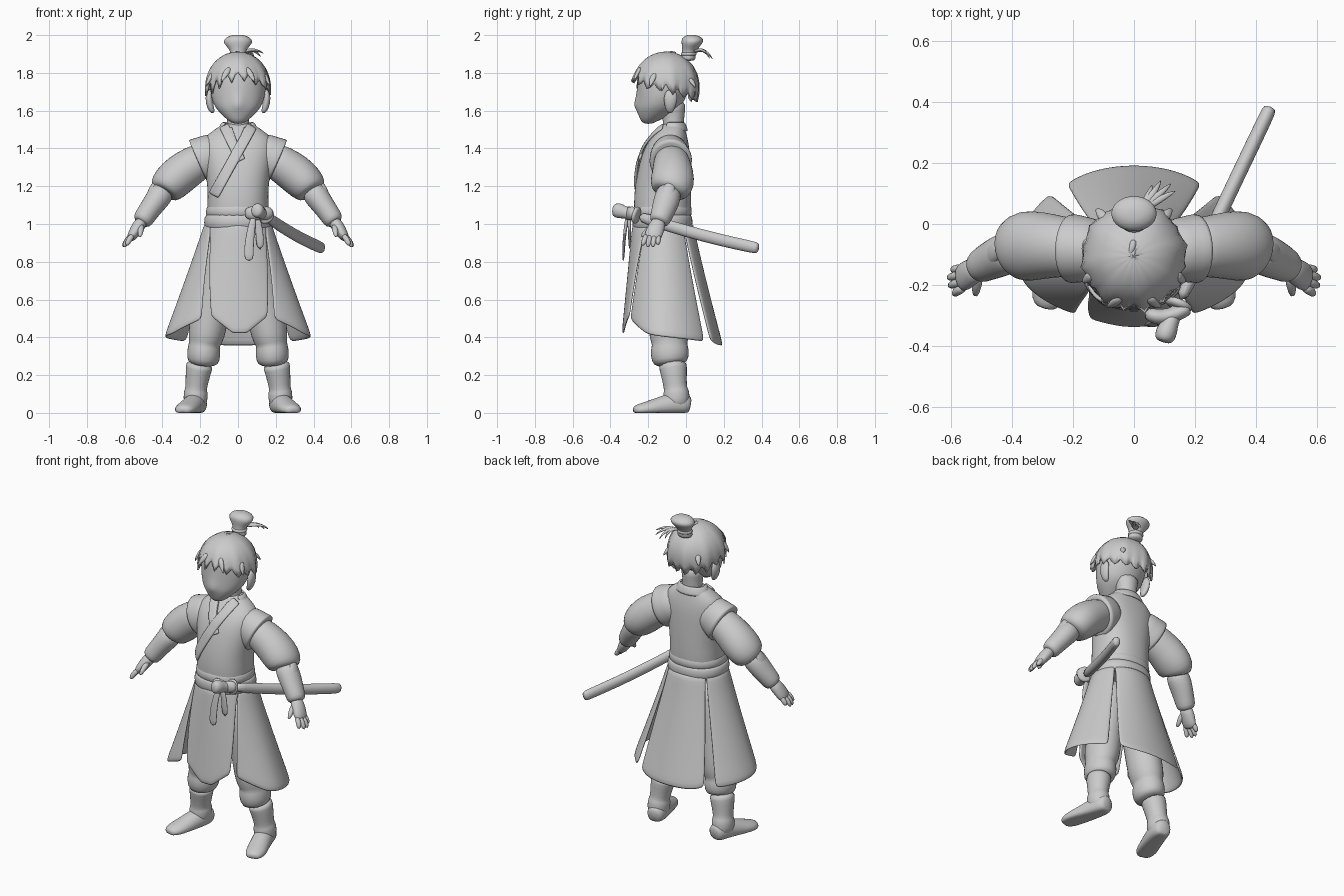
import bpy, bmesh
from math import sin, cos, pi, radians
from mathutils import Vector as V


def build(name, verts, faces, sub=1, thick=0, mirror=False):
    me = bpy.data.meshes.new(name)
    me.from_pydata([tuple(v) for v in verts], [], faces)
    bm = bmesh.new()
    bm.from_mesh(me)
    bmesh.ops.recalc_face_normals(bm, faces=bm.faces)
    for f in bm.faces:
        f.smooth = True
    bm.to_mesh(me)
    bm.free()
    ob = bpy.data.objects.new(name, me)
    bpy.context.collection.objects.link(ob)
    if mirror:
        ob.modifiers.new("mirror", 'MIRROR').use_mirror_merge = False
    if thick:
        m = ob.modifiers.new("thickness", 'SOLIDIFY')
        m.thickness, m.offset = thick, 0
    if sub:
        m = ob.modifiers.new("smooth", 'SUBSURF')
        m.levels = m.render_levels = sub
    return ob


def grid(name, f, nu, nv, wrap=False, cap=False, **kw):
    """Surface f(u, v); u runs around, v runs along."""
    cols = nu if wrap else nu + 1
    verts = [f(i / nu, j / nv) for j in range(nv + 1) for i in range(cols)]
    faces = [(j * cols + i, j * cols + (i + 1) % cols, (j + 1) * cols + (i + 1) % cols, (j + 1) * cols + i)
             for j in range(nv) for i in range(nu)]
    if cap:
        faces += [tuple(range(cols))[::-1], tuple(range(nv * cols, nv * cols + cols))]
    return build(name, verts, faces, **kw)


def spow(c, p):
    return (1 if c >= 0 else -1) * abs(c) ** (2 / p)


def loft(name, rows, n=20, p=2.0, **kw):
    """Horizontal superellipse rings: (z, cy, rx, ry)."""
    def f(u, v):
        z, cy, rx, ry = rows[round(v * (len(rows) - 1))]
        a = 2 * pi * u
        return (rx * spow(cos(a), p), cy + ry * spow(sin(a), p), z)
    return grid(name, f, n, len(rows) - 1, wrap=True, cap=True, **kw)


def tube(name, pts, n=12, ref=(0, 1, 0), floor=None, **kw):
    """Swept ellipse: (x, y, z, a, b); b lies along ref."""
    P = [V(p[:3]) for p in pts]

    def f(u, v):
        k = round(v * (len(P) - 1))
        t = (P[min(k + 1, len(P) - 1)] - P[max(k - 1, 0)]).normalized()
        s = t.cross(V(ref)).normalized()
        w = s.cross(t)
        q = P[k] + s * pts[k][3] * cos(2 * pi * u) + w * pts[k][4] * sin(2 * pi * u)
        if floor is not None:
            q.z = max(q.z, floor)
        return q
    return grid(name, f, n, len(P) - 1, wrap=True, cap=True, **kw)


# Head with soft nose, ears, neck
def head(u, v):
    rows = [(1.53, -.2, .02, .02), (1.545, -.195, .05, .045), (1.58, -.165, .088, .088), (1.61, -.148, .115, .112),
            (1.635, -.138, .13, .12), (1.68, -.125, .145, .13), (1.75, -.112, .15, .145), (1.82, -.105, .14, .145),
            (1.88, -.1, .09, .1)]
    k = round(v * (len(rows) - 1))
    z, cy, rx, ry = rows[k]
    a = 2 * pi * u
    nose = (.026 if k == 4 else .01 if k in (3, 5) else 0) * max(0, -sin(a)) ** 40
    return (rx * cos(a), cy + ry * sin(a) - nose, z)


grid("head", head, 28, 8, wrap=True, cap=True)
tube("ear", [(.13, -.085, 1.585, .012, .015), (.148, -.085, 1.62, .02, .03), (.155, -.08, 1.67, .022, .042),
             (.148, -.08, 1.715, .012, .025)], 10, mirror=True)
loft("neck", [(1.42, -.07, .07, .06), (1.53, -.065, .058, .054), (1.6, -.068, .062, .064), (1.66, -.075, .09, .08)], 14)


# Hair cap with chunky jagged hem, parted at the front
def hair(u, v):
    a = 2 * pi * u
    front, back = max(0, -sin(a)), max(0, sin(a))
    k = round(u * 64)
    tooth = (0, .35, 1, .45)[k % 4] * (.05 + .015 * sin(k * 1.7))
    hem = 1.74 + .065 * front ** 3 - .06 * back - tooth
    dz = hem - 1.74
    e0 = dz / (.17 if dz > 0 else .2)
    e = pi / 2 * (1 - v) + v * e0
    r = cos(e) + (.08 if k % 4 == 2 else 0) * v ** 4
    lump = 1 + .025 * sin(8 * a) * v
    return (.163 * r * lump * cos(a), -.105 + .168 * r * lump * sin(a),
            1.74 + sin(e) * (.168 if e > 0 else .2))


grid("hair", hair, 64, 8, wrap=True, sub=0, thick=.01)
# Loose locks at temples, fringe and back
for i, (x, y, z, dx, dy, dz) in enumerate([
        (.135, -.16, 1.8, .035, -.03, -.075), (-.135, -.16, 1.8, -.035, -.03, -.075),
        (.145, -.11, 1.79, .02, -.02, -.09), (-.145, -.11, 1.79, -.02, -.02, -.09),
        (.04, -.235, 1.83, .05, -.04, -.08), (-.04, -.235, 1.83, -.05, -.04, -.08),
        (.09, .005, 1.78, .035, .045, -.06), (-.09, .005, 1.78, -.035, .045, -.06)]):
    tube(f"hair_lock_{i}", [(x, y, z, .016, .014), (x + dx * .6, y + dy * .75, z + dz * .5, .02, .012),
                            (x + dx, y + dy, z + dz, .001, .001)], 8, ref=(x, y + .105, 0))
tube("parting_wisp", [(.0, -.05, 1.9, .014, .012), (-.005, -.08, 1.912, .012, .008), (-.02, -.11, 1.905, .001, .001)],
     8, ref=(0, 0, 1))
# Topknot, tie and strands
loft("topknot", [(1.86, .01, .06, .05), (1.895, .012, .038, .034), (1.925, .02, .045, .04), (1.96, .034, .084, .06),
                 (1.982, .035, .072, .06), (1.997, .03, .045, .035), (2.002, .03, .02, .015)], 14)
loft("hair_tie", [(1.885, .012, .042, .038), (1.9, .014, .052, .046), (1.915, .018, .043, .039)], 14)
for i, (x, y, z) in enumerate([(.14, .11, 1.9), (.125, .135, 1.88), (.09, .145, 1.865), (.06, .13, 1.87)]):
    tube(f"topknot_strand_{i}", [(.02, .04, 1.91, .014, .012), (x / 2 + .02, y / 2 + .03, 1.93, .016, .01),
                                 (x, y, z, .002, .002)], 6, ref=(0, 0, 1))

# Torso and lapels that follow it
TORSO = [(1.54, -.065, .065, .05), (1.5, -.075, .125, .072), (1.46, -.088, .18, .095), (1.41, -.1, .193, .118),
         (1.33, -.112, .183, .135), (1.2, -.123, .16, .15), (1.1, -.125, .162, .152), (.95, -.125, .165, .15)]
loft("torso", TORSO, 28, 2.3)


def chest(x, z, off):
    for a, b in zip(TORSO, TORSO[1:]):
        if z >= b[0]:
            break
    k = max(0, min(1, (a[0] - z) / (a[0] - b[0])))
    cy, rx, ry = (a[i] + (b[i] - a[i]) * k for i in (1, 2, 3))
    q = min(.95, abs(x) / rx)
    return V((x, cy - ry * (1 - q ** 2.3) ** (1 / 2.3) - off, z))


def lapel(name, p, q, w, off):
    d = (q - p).normalized()
    nrm = V((d.y, -d.x))

    def f(u, v):
        c = p.lerp(q, v) + nrm * w * (u - .5)
        return chest(c.x, c.y, off)
    grid(name, f, 4, 16, thick=.014)


lapel("lapel_under", V((-.075, 1.52)), V((.015, 1.335)), .052, .005)
lapel("lapel_over", V((.075, 1.52)), V((-.13, 1.15)), .058, .009)
lapel("inner_collar_left", V((-.042, 1.51)), V((.005, 1.38)), .02, .003)
lapel("inner_collar_right", V((.042, 1.51)), V((-.01, 1.38)), .02, .005)


def neckband(u, v):
    a = radians(-35 + 250 * u)
    return ((.108 - .03 * v) * cos(a), -.068 + (.075 - .02 * v) * sin(a), 1.49 + .05 * v)


grid("neckband", neckband, 16, 2, thick=.014)

# Vest shoulder, puffed sleeve, forearm, bracer
tube("vest_shoulder", [(.08, -.085, 1.4, .105, .09), (.15, -.085, 1.36, .116, .108), (.205, -.08, 1.333, .128, .116),
                       (.212, -.08, 1.33, .128, .116), (.212, -.08, 1.33, .1, .1)], 18, mirror=True)
tube("sleeve", [(.15, -.08, 1.36, .09, .09), (.23, -.075, 1.318, .1, .1), (.3, -.07, 1.27, .108, .112),
                (.36, -.072, 1.215, .104, .12), (.395, -.08, 1.175, .088, .1), (.4, -.085, 1.165, .06, .07)], 18, mirror=True)
tube("forearm_bracer", [(.38, -.085, 1.19, .06, .06), (.415, -.095, 1.15, .07, .072), (.45, -.11, 1.1, .061, .07),
                        (.49, -.13, 1.045, .057, .06), (.51, -.142, 1.012, .054, .056), (.515, -.145, 1.005, .03, .03)],
     14, mirror=True)
tube("bracer_point", [(.43, -.075, 1.235, .006, .012), (.45, -.09, 1.19, .025, .04), (.475, -.11, 1.11, .025, .045),
                      (.49, -.12, 1.07, .01, .02)], 10, mirror=True)
# Hand
tube("palm", [(.5, -.14, 1.025, .034, .038), (.53, -.155, .985, .036, .046), (.555, -.172, .945, .03, .05),
              (.575, -.182, .915, .02, .044)], 12, mirror=True)
for i, (y0, x, y, z) in enumerate([(-.145, .597, -.15, .89), (-.165, .61, -.177, .875), (-.188, .606, -.203, .875),
                                   (-.208, .59, -.232, .885)]):
    tube(f"finger_{i}", [(.555, y0, .945, .017, .015), ((x + .57) / 2, (y + y0) / 2, .913, .018, .017),
                         (x, y, z, .011, .011)], 8, mirror=True)
tube("thumb", [(.51, -.165, .995, .02, .02), (.515, -.205, .965, .018, .018), (.52, -.238, .93, .01, .01)], 8,
     ref=(1, 0, 0), mirror=True)

# Waist sash in two wraps
loft("sash_lower", [(.965, -.125, .16, .145), (.975, -.125, .182, .16), (1.04, -.125, .18, .161),
                    (1.06, -.125, .165, .15)], 28, 2.2)
loft("sash_upper", [(1.03, -.125, .16, .145), (1.045, -.125, .173, .157), (1.09, -.125, .168, .156),
                    (1.11, -.125, .155, .145)], 28, 2.2)


# Flared skirt panels separated by widening slits
def panel(name, top, bottom, hem, **kw):
    def f(u, v):
        z = 1.0 + (hem(2 * u - 1) - 1.0) * v
        s = (1.0 - z) / .62
        a0, a1 = (t + (b - t) * s ** .6 for t, b in zip(top, bottom))
        a = radians(a0 + (a1 - a0) * u)
        rx = .172 + .22 * s ** 1.05
        ry = .155 + (.06 * s if sin(a) < 0 else .15 * s ** 1.1)
        return (rx * cos(a), -.122 + ry * sin(a), z)
    grid(name, f, 16, 10, thick=.014, **kw)


panel("skirt_front", (-150, -30), (-109, -68), lambda u: .42 + .09 * max(0, (abs(u) - .25) / .75))
panel("skirt_side", (-32, 42), (-60, 46), lambda u: .405 - .03 * u + .06 * max(0, -u - .3) / .7, mirror=True)
panel("skirt_back", (42, 138), (56, 124), lambda u: .355 + .025 * u ** 4)

# Trousers, boots, feet
tube("trouser_leg", [(.08, -.11, .95, .085, .11), (.11, -.105, .75, .1, .11), (.145, -.095, .55, .1, .108),
                     (.16, -.09, .45, .102, .11), (.172, -.088, .39, .094, .105), (.178, -.087, .362, .082, .092),
                     (.18, -.086, .34, .09, .104), (.183, -.085, .28, .09, .102), (.187, -.08, .25, .07, .08)],
     16, mirror=True)
tube("boot_shaft", [(.2, -.072, .265, .075, .078), (.207, -.068, .24, .072, .076), (.217, -.06, .17, .063, .066),
                    (.222, -.055, .125, .057, .062), (.223, -.052, .115, .065, .07), (.225, -.05, .08, .066, .072),
                    (.226, -.05, .02, .06, .07)], 14, mirror=True)
tube("foot", [(.21, .025, .04, .035, .04), (.213, .005, .045, .055, .06), (.225, -.06, .045, .06, .07),
              (.25, -.14, .03, .06, .055), (.275, -.21, .02, .064, .04), (.288, -.26, .015, .05, .03),
              (.293, -.278, .012, .025, .018)], 14, ref=(0, 0, 1), floor=0, mirror=True)

# Sheathed sword through the sash
tube("scabbard", [(.15, -.255, 1.042, .024, .03), (.2, -.14, 1.005, .025, .032), (.27, .01, .96, .025, .033),
                  (.35, .18, .915, .025, .033), (.437, .36, .876, .025, .033), (.447, .385, .871, .023, .03)],
     12, ref=(0, 0, 1))
tube("sword_guard", [(.152, -.25, 1.043, .045, .045), (.146, -.265, 1.047, .05, .05), (.14, -.28, 1.05, .04, .04)],
     14, ref=(0, 0, 1))
tube("sword_hilt", [(.15, -.26, 1.045, .025, .03), (.12, -.32, 1.06, .026, .03), (.11, -.345, 1.068, .036, .042),
                    (.1, -.37, 1.073, .036, .04), (.095, -.388, 1.075, .025, .03)], 12, ref=(0, 0, 1))
# Sash knot, loop and hanging tails
tube("sash_knot", [(.035, -.29, 1.055, .025, .02), (.07, -.305, 1.06, .042, .028), (.11, -.305, 1.05, .032, .028),
                   (.16, -.285, 1.06, .042, .025), (.185, -.275, 1.055, .02, .02)], 12)
tube("sash_tail_long", [(.085, -.31, 1.05, .018, .012), (.065, -.325, .95, .024, .009), (.057, -.33, .87, .028, .008),
                        (.058, -.333, .8, .028, .006)], 8)
tube("sash_tail_short", [(.095, -.3, 1.05, .018, .012), (.115, -.3, .97, .022, .009), (.118, -.298, .86, .025, .006)], 8)
